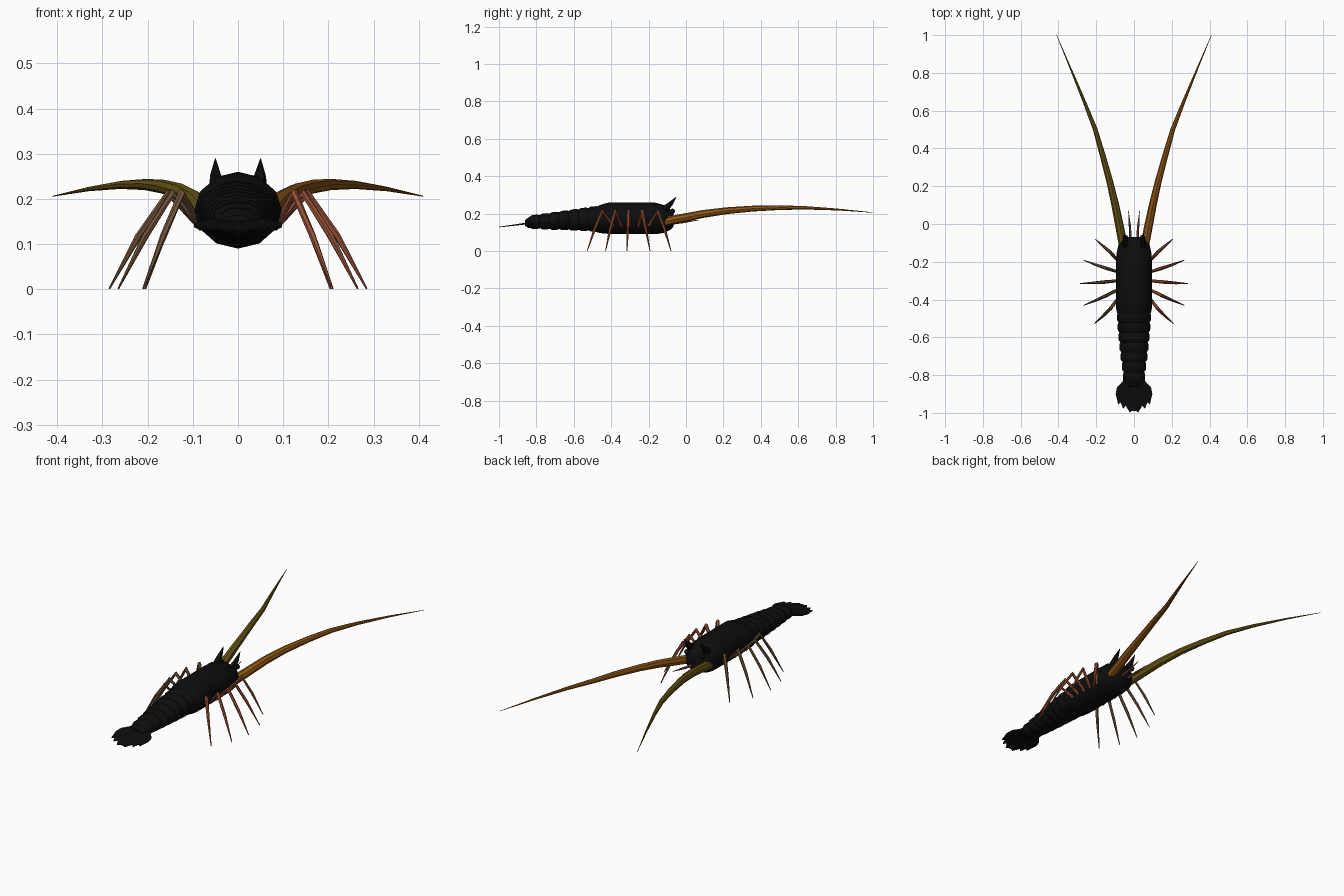
import bpy, bmesh, math
from mathutils import Vector

old = bpy.data.objects.get("Cube")
if old:
    bpy.data.objects.remove(old, do_unlink=True)


def material(name, rgb):
    m = bpy.data.materials.new(name)
    m.use_nodes = True
    m.diffuse_color = (*rgb, 1)
    m.node_tree.nodes["Principled BSDF"].inputs["Base Color"].default_value = (*rgb, 1)
    return m


BLACK = material("shell black", (0.004, 0.004, 0.004))
ORANGE = material("burnt orange", (0.28, 0.095, 0.008))
OLIVE = material("olive brown", (0.14, 0.095, 0.008))
RUST = material("rust red", (0.32, 0.085, 0.04))
BROWN = material("dull brown", (0.16, 0.085, 0.04))


def finish(bm, name, mat, smooth=True):
    bmesh.ops.recalc_face_normals(bm, faces=bm.faces)
    mesh = bpy.data.meshes.new(name)
    bm.to_mesh(mesh)
    bm.free()
    mesh.materials.append(mat)
    ob = bpy.data.objects.new(name, mesh)
    bpy.context.collection.objects.link(ob)
    if smooth:
        bpy.ops.object.select_all(action='DESELECT')
        ob.select_set(True)
        bpy.context.view_layer.objects.active = ob
        bpy.ops.object.shade_smooth_by_angle(angle=math.radians(40))
    return ob


def skin(rings, name, mat, smooth=True):
    """Join rings of points into a closed tube."""
    bm = bmesh.new()
    loops = [[bm.verts.new(p) for p in ring] for ring in rings]
    n = len(loops[0])
    for a, b in zip(loops, loops[1:]):
        for i in range(n):
            j = (i + 1) % n
            bm.faces.new((a[i], a[j], b[j], b[i]))
    bm.faces.new(loops[0])
    bm.faces.new(loops[-1])
    return finish(bm, name, mat, smooth)


def shell(sections, name, sides=12):
    """Loft oval sections given as (y, half width, bottom, top)."""
    rings = []
    for y, w, lo, hi in sections:
        rings.append([(w * math.sin(t), y, (lo + hi) / 2 + (hi - lo) / 2 * math.cos(t))
                      for t in (math.tau * i / sides for i in range(sides))])
    return skin(rings, name, BLACK)


def limb(points, radii, name, mat, sides=8):
    """Tapered tube through a few points."""
    pts = [Vector(p) for p in points]
    rings = []
    for i, p in enumerate(pts):
        d = (pts[min(i + 1, len(pts) - 1)] - pts[max(i - 1, 0)]).normalized()
        u = d.cross(Vector((0.1, 0.2, 1))).normalized()
        v = d.cross(u)
        rings.append([p + radii[i] * (u * math.cos(t) + v * math.sin(t))
                      for t in (math.tau * k / sides for k in range(sides))])
    return skin(rings, name, mat)


# Carapace
shell([(-0.068, 0.045, 0.13, 0.2), (-0.085, 0.065, 0.112, 0.225),
       (-0.115, 0.084, 0.098, 0.245), (-0.16, 0.093, 0.09, 0.258),
       (-0.22, 0.095, 0.09, 0.26), (-0.36, 0.095, 0.09, 0.26),
       (-0.42, 0.097, 0.092, 0.258), (-0.46, 0.093, 0.096, 0.246),
       (-0.49, 0.08, 0.105, 0.232)], "carapace")

# Overlapping abdomen plates
COUNT = 7
for k in range(COUNT):
    y = -0.46 - k * 0.052
    f = k / (COUNT - 1)
    w = 0.09 - 0.032 * f ** 1.3
    lo, hi = 0.105 + 0.013 * f, 0.24 - 0.045 * f
    shell([(y, w - 0.008, lo + 0.006, hi - 0.006), (y - 0.022, w, lo, hi),
           (y - 0.05, w - 0.001, lo, hi - 0.003),
           (y - 0.068, w - 0.014, lo + 0.012, hi - 0.014)], f"abdomen_plate_{k + 1}")
shell([(-0.81, 0.052, 0.12, 0.188), (-0.845, 0.045, 0.124, 0.178),
       (-0.862, 0.025, 0.135, 0.165)], "abdomen_end")

# Tail fan with notched rear edge
half = [(0.045, -0.8), (0.062, -0.835), (0.09, -0.865), (0.097, -0.9), (0.084, -0.955),
        (0.07, -0.945), (0.058, -0.978), (0.044, -0.962), (0.022, -0.998), (0.01, -0.99)]
outline = half + [(-x, y) for x, y in reversed(half)]
rings = []
for dz in (0.006, -0.006):
    rings.append([(x, y, 0.128 + (y + 1) * 0.13 + dz * (0.3 + 4 * (y + 1)) / 1.1)
                  for x, y in outline])
skin(rings, "tail_fan", BLACK, smooth=False)

# Leg rows: root y, knee, shin joint and foot
LEGS = [((0.08, -0.2), (0.125, -0.15), (0.165, -0.115), (0.205, -0.08)),
        ((0.08, -0.255), (0.145, -0.235), (0.205, -0.215), (0.265, -0.192)),
        ((0.08, -0.3), (0.155, -0.307), (0.22, -0.312), (0.285, -0.315)),
        ((0.08, -0.345), (0.145, -0.378), (0.205, -0.405), (0.265, -0.43)),
        ((0.08, -0.388), (0.125, -0.448), (0.165, -0.488), (0.21, -0.528))]
HEIGHTS = (0.135, 0.213, 0.118, 0.001)

for s, side, antenna_mat, leg_mat in ((1, "left", ORANGE, RUST), (-1, "right", OLIVE, BROWN)):
    for k, leg in enumerate(LEGS):
        limb([(s * x, y, z) for (x, y), z in zip(leg, HEIGHTS)],
             (0.008, 0.0095, 0.0075, 0.002), f"{side}_leg_{k + 1}", leg_mat, 6)

    # Long antenna
    limb([(s * x, y, z) for x, y, z in
          ((0.058, -0.11, 0.158), (0.073, -0.03, 0.174), (0.097, 0.09, 0.198),
           (0.127, 0.22, 0.216), (0.165, 0.36, 0.227), (0.205, 0.5, 0.232),
           (0.26, 0.64, 0.231), (0.33, 0.81, 0.222), (0.41, 1.0, 0.206))],
         (0.023, 0.023, 0.021, 0.018, 0.0155, 0.0125, 0.009, 0.005, 0.001),
         f"{side}_antenna", antenna_mat)

    # Short feeler
    limb([(s * 0.018, -0.09, 0.145), (s * 0.022, -0.01, 0.155), (s * 0.03, 0.072, 0.166)],
         (0.007, 0.006, 0.001), f"{side}_feeler", leg_mat, 6)

    # Horn above the eye
    limb([(s * 0.045, -0.115, 0.222), (s * 0.049, -0.083, 0.252), (s * 0.05, -0.052, 0.289)],
         (0.02, 0.013, 0.001), f"{side}_horn", BLACK, 6)

    # Eye
    bm = bmesh.new()
    bmesh.ops.create_uvsphere(bm, u_segments=10, v_segments=6, radius=0.014)
    bmesh.ops.translate(bm, verts=bm.verts, vec=(s * 0.045, -0.072, 0.213))
    finish(bm, f"{side}_eye", BLACK)
